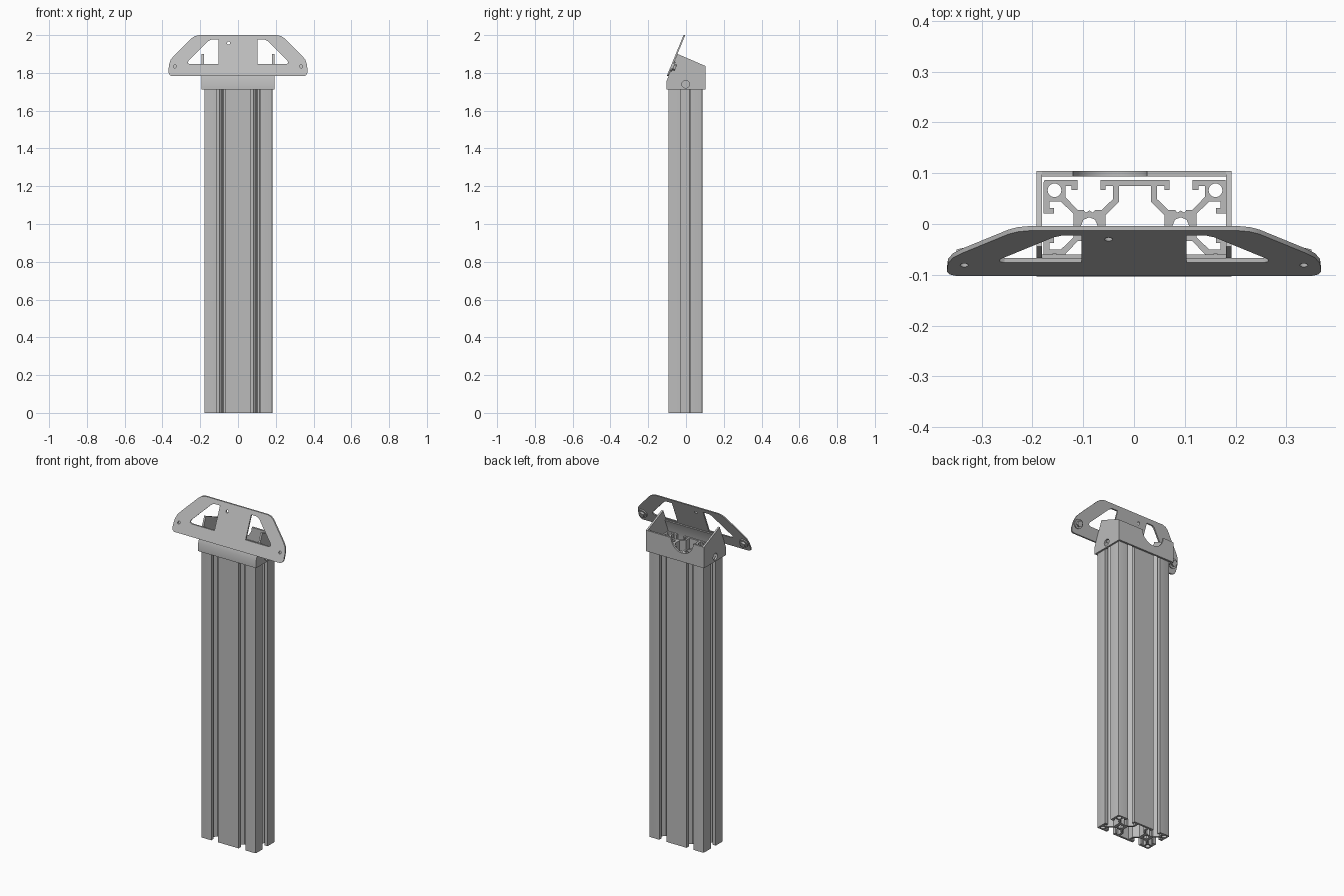
import bpy
import bmesh
from math import sin, cos, pi, atan
from mathutils import Matrix

cube = bpy.data.objects.get("Cube")
if cube:
    bpy.data.objects.remove(cube, do_unlink=True)

grey = bpy.data.materials.new("aluminium grey")
grey.use_nodes = True
grey.diffuse_color = (0.5, 0.5, 0.5, 1)
grey.node_tree.nodes["Principled BSDF"].inputs["Base Color"].default_value = (0.5, 0.5, 0.5, 1)


def finish(name, bm):
    """Turn a bmesh into a named, coloured object."""
    bmesh.ops.remove_doubles(bm, verts=bm.verts, dist=0.00001)
    bmesh.ops.recalc_face_normals(bm, faces=bm.faces)
    mesh = bpy.data.meshes.new(name)
    bm.to_mesh(mesh)
    bm.free()
    mesh.materials.append(grey)
    ob = bpy.data.objects.new(name, mesh)
    bpy.context.collection.objects.link(ob)
    bpy.ops.object.select_all(action="DESELECT")
    ob.select_set(True)
    bpy.context.view_layer.objects.active = ob
    bpy.ops.object.shade_smooth_by_angle(angle=pi / 6)
    return ob


def extrude(name, loops, depth, place):
    """Fill an outline with holes, thicken it, then place each (u, v, w) point."""
    curve = bpy.data.curves.new(name, "CURVE")
    curve.dimensions = "2D"
    curve.fill_mode = "BOTH"
    curve.extrude = depth / 2
    for loop in loops:
        s = curve.splines.new("POLY")
        s.points.add(len(loop) - 1)
        for p, (u, v) in zip(s.points, loop):
            p.co = (u, v, 0, 1)
        s.use_cyclic_u = True
    tmp = bpy.data.objects.new(name + " helper", curve)
    bpy.context.collection.objects.link(tmp)
    deps = bpy.context.evaluated_depsgraph_get()
    mesh = bpy.data.meshes.new_from_object(tmp.evaluated_get(deps))
    bm = bmesh.new()
    bm.from_mesh(mesh)
    bpy.data.objects.remove(tmp, do_unlink=True)
    bpy.data.meshes.remove(mesh)
    for v in bm.verts:
        v.co = place(v.co.x, v.co.y, v.co.z + depth / 2)
    return finish(name, bm)


def arc(cx, cy, r, a=0.0, b=2 * pi, n=24):
    return [(cx + r * cos(a + (b - a) * i / n), cy + r * sin(a + (b - a) * i / n))
            for i in range(n)]


def mirror_x(half):
    return half + [(-x, y) for x, y in reversed(half)]


def mirror_xy(quarter):
    right = quarter + [(x, -y) for x, y in reversed(quarter)]
    return right + [(-x, -y) for x, y in right]


# Slotted column: a quarter of the section in millimetres, mirrored twice
MM = 0.0045
section = [(15, 20), (15, 15.5), (12.8, 15.5), (12.8, 17.3), (9.7, 17.3), (9.7, 11.5),
           (14.5, 6.8), (17.5, 6.8), (18.5, 5.6), (20, 6.6), (21.5, 5.6), (22.5, 6.8),
           (25, 6.8), (30.5, 12.4), (30.5, 17.3), (27.7, 17.3), (27.7, 15.5),
           (25.2, 15.5), (25.2, 20), (38.8, 20), (39.7, 19.7), (40, 18.8), (40, 5.2),
           (35.5, 5.2), (35.5, 7.7), (37.3, 7.7), (37.3, 10.5), (32.4, 10.5), (26.8, 5)]
cavity = [(7, 17.3), (7, 10.4), (13, 4.4)]
loops = [mirror_xy(section), mirror_xy(cavity)]
for sx in (-1, 1):
    loops.append(arc(sx * 20, 0, 3.6, n=8))
    for sy in (-1, 1):
        loops.append(arc(sx * 35.2, sy * 15.4, 3))
extrude("slotted_column", loops, 1.76,
        lambda u, v, w: (u * MM + 0.002, v * MM - 0.003, w))

# Cap: side walls with a screw hole
BOTTOM, RIM, WALL, HALF, BACK = 1.711, 1.836, 0.011, 0.192, 0.104
side = [(-0.103, BOTTOM), (-0.103, 1.757), (-0.0445, 1.90), (BACK, RIM), (BACK, BOTTOM)]
for name, x0 in (("cap_left_side", HALF - WALL), ("cap_right_side", -HALF)):
    extrude(name, [side, arc(-0.002, 1.74, 0.02)], WALL,
            lambda u, v, w, x0=x0: (x0 + w, u, v))

# Cap: back wall with a half-round cable notch
back = [(HALF, RIM), (HALF, BOTTOM), (-HALF, BOTTOM), (-HALF, RIM)]
back += arc(-0.047, RIM, 0.073, pi, 2 * pi) + [(0.026, RIM)]
extrude("cap_back", [back], WALL, lambda u, v, w: (u, BACK - WALL + w, v))

# Cap: front wall bent back into a flange behind the plate
front = [(-0.103, BOTTOM), (-0.103, 1.757), (-0.0925, 1.783), (-0.071, 1.835),
         (-0.06, 1.835), (-0.09, 1.762), (-0.09, BOTTOM)]
extrude("cap_front", [front], 2 * HALF, lambda u, v, w: (w - HALF, u, v))

# Sloping head plate with two windows and three small holes
SLOPE, FOOT = 0.41, 1.783
outline = mirror_x([(0.205, 2.0), (0.228, 1.995), (0.247, 1.983), (0.338, 1.892),
                    (0.356, 1.87), (0.366, 1.842), (0.368, 1.802), (0.362, 1.789),
                    (0.35, FOOT)])
window = [(0.103, 1.976), (0.103, 1.846), (0.255, 1.846), (0.265, 1.852),
          (0.263, 1.863), (0.158, 1.968), (0.142, 1.976)]
plate = [outline, window, [(-x, z) for x, z in window], arc(-0.05, 1.958, 0.008, n=16)]
plate += [arc(s * 0.334, 1.834, 0.008, n=16) for s in (-1, 1)]
extrude("head_plate", plate, 0.009,
        lambda u, v, w: (u, -0.102 + w + (v - FOOT) * SLOPE, v))

# Nuts on the back of the plate: round flange and hexagon
for name, s in (("left_nut", 1), ("right_nut", -1)):
    bm = bmesh.new()
    for r, depth, n in ((0.027, 0.007, 32), (0.018, 0.02, 6)):
        bmesh.ops.create_cone(bm, cap_ends=True, segments=n, radius1=r, radius2=r,
                              depth=depth, matrix=Matrix.Translation((0, 0, depth / 2)))
    tilt = Matrix.Rotation(-pi / 2 - atan(SLOPE), 4, "X")
    bm.transform(Matrix.Translation((s * 0.334, -0.072, 1.834)) @ tilt)
    finish(name, bm)
